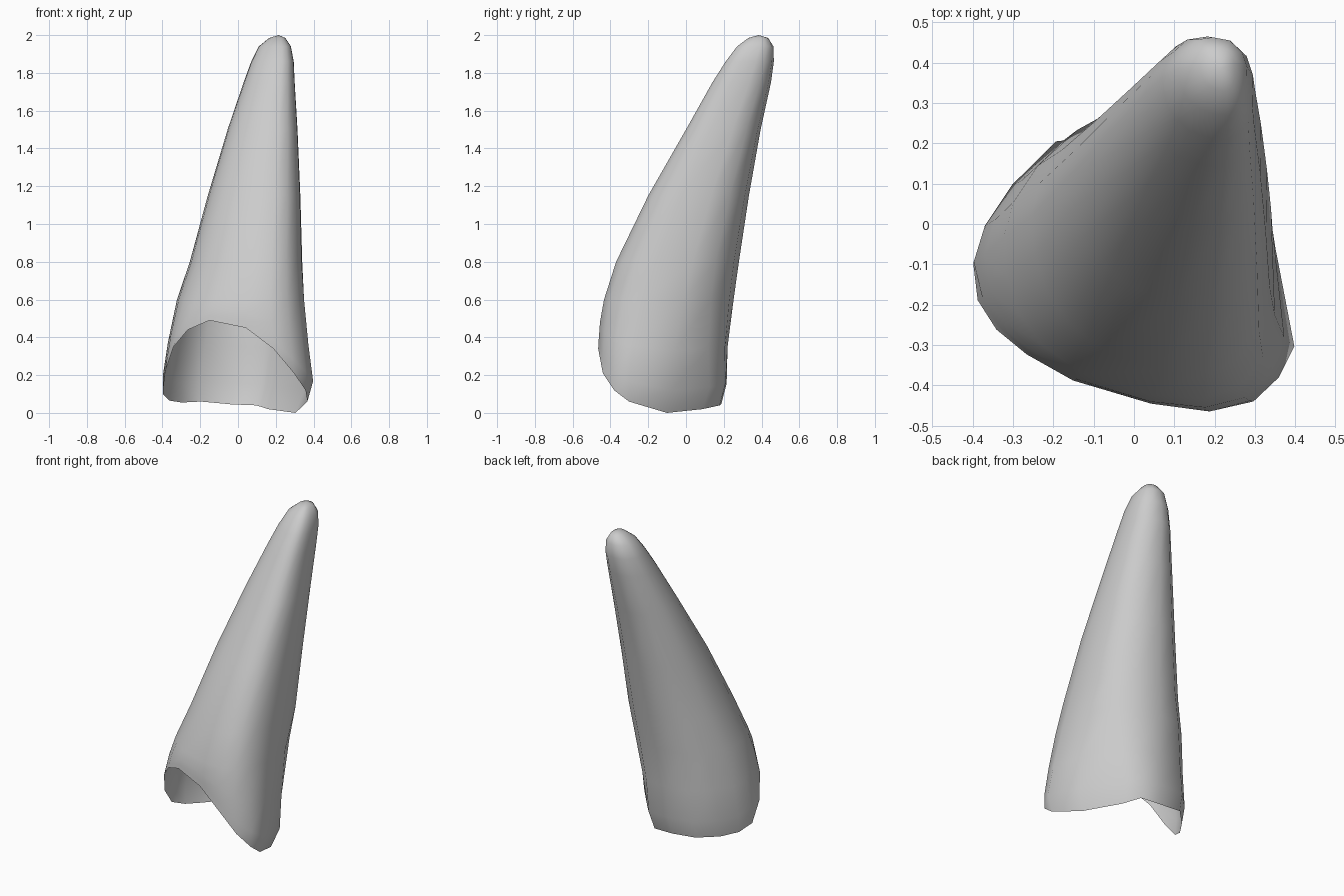
import bpy
import bmesh
import math

default = bpy.data.objects.get("Cube")
if default:
    bpy.data.objects.remove(default, do_unlink=True)

# Extents of the horn by height: z, left x, right x, front y, back y
EXTENTS = [
    (0.00, -0.38, 0.34, -0.44, 0.15),
    (0.04, -0.39, 0.36, -0.45, 0.185),
    (0.15, -0.405, 0.40, -0.465, 0.215),
    (0.35, -0.375, 0.375, -0.465, 0.22),
    (0.55, -0.34, 0.355, -0.45, 0.245),
    (0.80, -0.255, 0.34, -0.37, 0.28),
    (1.15, -0.16, 0.33, -0.20, 0.333),
    (1.50, -0.055, 0.315, 0.00, 0.395),
    (1.75, 0.03, 0.30, 0.14, 0.45),
    (1.86, 0.07, 0.295, 0.21, 0.465),
    (1.94, 0.11, 0.28, 0.27, 0.463),
    (1.985, 0.165, 0.25, 0.33, 0.435),
]

# Scaled cross-section columns: base u v, upper u v, rim height
COLUMNS = [
    (-1, 0.08, -1, 0.2, 0.10), (-0.98, -0.2, -0.97, -0.1, 0.21),
    (-0.93, -0.42, -0.87, -0.38, 0.35), (-0.8, -0.6, -0.68, -0.62, 0.44),
    (-0.49, -0.78, -0.4, -0.83, 0.49), (0.13, -0.95, 0.08, -0.98, 0.45),
    (0.52, -1, 0.45, -1, 0.34), (0.76, -0.93, 0.72, -0.9, 0.21),
    (0.92, -0.76, 0.9, -0.68, 0.12), (1, -0.53, 0.99, -0.35, 0.06),
    (0.9, 0.15, 1, 0.25, 0.0), (0.48, 0.74, 0.86, 0.62, 0.02),
    (0.3, 0.98, 0.5, 0.92, 0.04), (-0.05, 1, 0, 1, 0.045),
    (-0.48, 0.97, -0.45, 0.94, 0.06), (-0.75, 0.65, -0.75, 0.7, 0.055),
    (-0.92, 0.35, -0.93, 0.45, 0.065),
]


def surface_point(column, z):
    """Blend base and upper sections inside the extents at height z."""
    for low, high in zip(EXTENTS, EXTENTS[1:]):
        if z <= high[0]:
            break
    t = (z - low[0]) / (high[0] - low[0])
    x0, x1, y0, y1 = (a + (b - a) * t for a, b in zip(low[1:], high[1:]))
    blend = min(max((z - 0.15) / 0.6, 0), 1)
    u0, v0, u1, v1, rim = column
    u, v = u0 + (u1 - u0) * blend, v0 + (v1 - v0) * blend
    return ((x0 + x1) / 2 + u * (x1 - x0) / 2,
            (y0 + y1) / 2 + v * (y1 - y0) / 2, z)


# Open shell: scooped rim, blended rings, then level rings to the tip
bm = bmesh.new()
shoulder = 0.6
rings = [[bm.verts.new(surface_point(c, c[4] + (shoulder - c[4]) * t))
          for c in COLUMNS] for t in (0, 0.2, 0.55, 1)]
for level in EXTENTS[5:]:
    rings.append([bm.verts.new(surface_point(c, level[0])) for c in COLUMNS])

count = len(COLUMNS)
for lower, upper in zip(rings, rings[1:]):
    for i in range(count):
        j = (i + 1) % count
        bm.faces.new((lower[i], lower[j], upper[j], upper[i]))

# Rounded tip
tip = bm.verts.new((0.215, 0.385, 2.0))
for i in range(count):
    bm.faces.new((rings[-1][i], rings[-1][(i + 1) % count], tip))
bm.normal_update()

mesh = bpy.data.meshes.new("horn_shell")
bm.to_mesh(mesh)
bm.free()
horn = bpy.data.objects.new("horn_shell", mesh)
bpy.context.collection.objects.link(horn)

# Plain grey material
grey = bpy.data.materials.new("light_grey")
grey.use_nodes = True
colour = (0.6, 0.6, 0.6, 1)
grey.diffuse_color = colour
grey.node_tree.nodes["Principled BSDF"].inputs["Base Color"].default_value = colour
mesh.materials.append(grey)

# Smooth shading
bpy.ops.object.select_all(action="DESELECT")
horn.select_set(True)
bpy.context.view_layer.objects.active = horn
bpy.ops.object.shade_smooth_by_angle(angle=math.radians(65))
